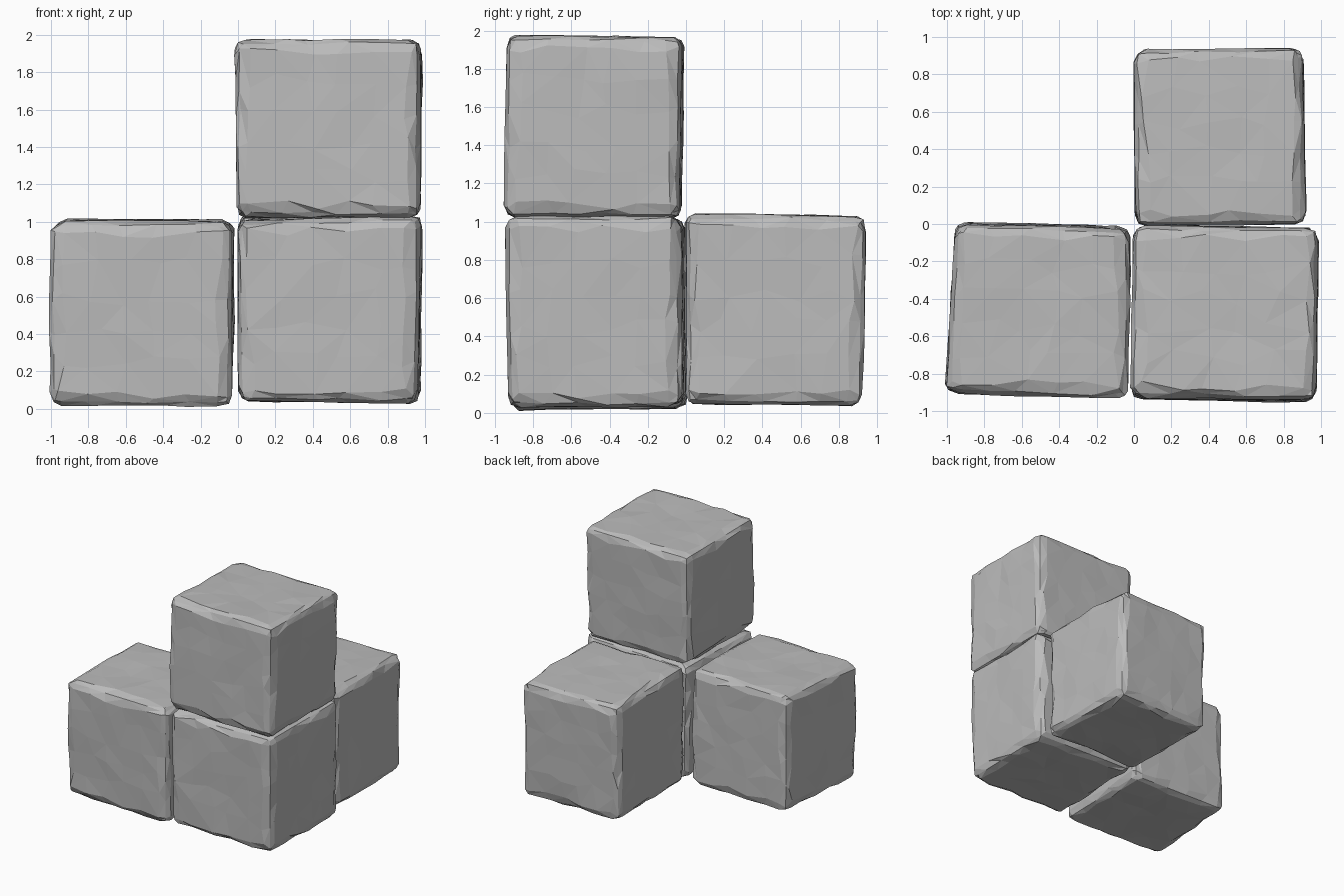
import bpy
import bmesh
import random
from mathutils import Vector, Euler, noise

default = bpy.data.objects.get("Cube")
if default:
    bpy.data.objects.remove(default, do_unlink=True)

random.seed(7)
CUTS = 6          # grid lines across each face
ROUND = 0.065     # radius of the worn edges

stone = bpy.data.materials.new("stone_grey")
stone.use_nodes = True
colour = (0.5, 0.5, 0.5, 1)
stone.diffuse_color = colour
bsdf = next(n for n in stone.node_tree.nodes if n.type == 'BSDF_PRINCIPLED')
bsdf.inputs["Base Color"].default_value = colour
bsdf.inputs["Roughness"].default_value = 0.9


def worn_point(p, half, offset):
    """Map a point of a -1..1 grid cube onto a chipped, rounded block."""
    core = Vector()
    out = Vector()
    outermost = [abs(c) > 0.99 for c in p]
    inner = 1 - 2 / (CUTS + 1)
    for i in range(3):
        flat = half[i] - ROUND
        if outermost[i]:
            core[i] = flat if p[i] > 0 else -flat
            out[i] = 1 if p[i] > 0 else -1
        else:
            wobble = 0.025 if abs(p[i]) > inner - 0.01 else 0.045
            core[i] = p[i] / inner * flat + random.uniform(-wobble, wobble)
    # Broad dents plus fine chips, stronger along the edges
    on_edge = sum(outermost) > 1
    depth = ROUND + 0.009 * noise.noise(core * 3 + offset)
    depth += random.uniform(-0.012, 0.008) if on_edge else random.uniform(-0.004, 0.003)
    return core + out.normalized() * depth


def stone_block(name, centre, size, tilt, tapers):
    bm = bmesh.new()
    bmesh.ops.create_cube(bm, size=2)
    bmesh.ops.subdivide_edges(bm, edges=bm.edges[:], cuts=CUTS, use_grid_fill=True)
    half = Vector(size) / 2
    turn = Euler(tilt).to_matrix()
    for v in bm.verts:
        p = worn_point(v.co.copy(), half, Vector(centre) * 5)
        # Each taper widens one axis along another
        for axis, along, amount in tapers:
            p[axis] *= 1 + amount * p[along]
        v.co = turn @ p
    bmesh.ops.triangulate(bm, faces=bm.faces[:], quad_method='SHORT_EDGE')
    bmesh.ops.recalc_face_normals(bm, faces=bm.faces[:])
    mesh = bpy.data.meshes.new(name)
    bm.to_mesh(mesh)
    bm.free()
    mesh.materials.append(stone)
    block = bpy.data.objects.new(name, mesh)
    block.location = centre
    bpy.context.collection.objects.link(block)


X, Y, Z = range(3)

# Side block, corner block, the block stacked on it, and the rear block
stone_block("right_block", (-0.505, -0.46, 0.515), (0.955, 0.91, 0.99),
            (0.015, 0.006, -0.03), [(X, Y, -0.05)])
stone_block("corner_block", (0.49, -0.475, 0.53), (0.97, 0.915, 0.985),
            (0.01, 0, -0.015), [(Z, X, 0.04), (X, Z, 0.02)])
stone_block("top_block", (0.485, -0.48, 1.495), (0.985, 0.92, 0.95),
            (-0.012, 0, -0.012), [(X, Z, 0.015)])
stone_block("rear_block", (0.457, 0.462, 0.54), (0.91, 0.935, 0.995),
            (-0.012, 0, 0.012), [(Y, Z, 0.035)])
